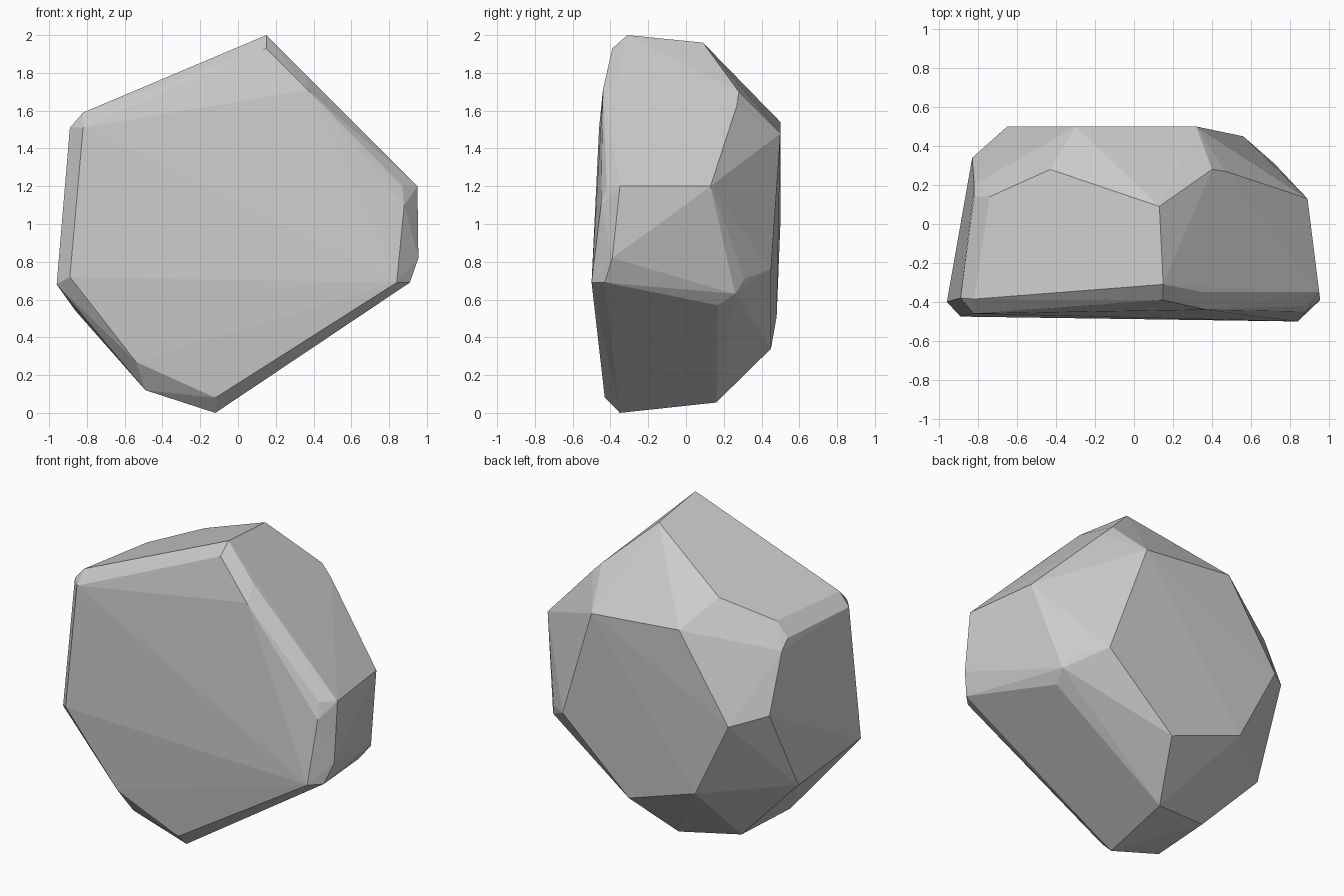
import bpy, bmesh, math

# Flat front facet outline
front_rim = [(0.15, -0.39, 1.93), (0.37, -0.44, 1.71), (0.87, -0.42, 1.20),
             (0.88, -0.45, 1.10), (0.84, -0.50, 0.69), (-0.12, -0.43, 0.08),
             (-0.54, -0.45, 0.27), (-0.89, -0.475, 0.72), (-0.82, -0.46, 1.51)]

# Widest outline, just behind the bevelled front edge
outer_rim = [(0.15, -0.31, 2.0), (0.36, -0.35, 1.79), (0.95, -0.35, 1.20),
             (0.955, -0.39, 0.82), (0.91, -0.43, 0.69), (-0.12, -0.35, 0.0),
             (-0.49, -0.36, 0.12), (-0.96, -0.40, 0.68), (-0.89, -0.38, 1.51),
             (-0.82, -0.385, 1.59)]

# Middle outline where the side facets end
middle_rim = [(0.13, 0.09, 1.96), (0.40, 0.28, 1.70), (0.47, 0.27, 1.63),
              (0.89, 0.13, 1.20), (0.76, 0.26, 0.63), (0.73, 0.17, 0.57),
              (-0.06, 0.16, 0.055), (-0.45, 0.08, 0.11), (-0.86, 0.09, 0.54),
              (-0.83, 0.34, 1.07), (-0.82, 0.20, 1.43), (-0.82, 0.14, 1.49),
              (-0.74, 0.14, 1.58), (-0.43, 0.28, 1.70)]

# Back facet outline
back_rim = [(-0.30, 0.50, 1.54), (0.32, 0.50, 1.48), (0.56, 0.45, 0.76),
            (0.72, 0.31, 0.71), (0.09, 0.45, 0.34), (-0.40, 0.48, 0.51),
            (-0.65, 0.50, 1.01)]

# Faceted boulder: one convex skin stretched over the four outlines
bm = bmesh.new()
for rim in (front_rim, outer_rim, middle_rim, back_rim):
    for p in rim:
        bm.verts.new(p)
hull = bmesh.ops.convex_hull(bm, input=bm.verts[:])
inside = [v for v in bm.verts if not v.link_faces]
bmesh.ops.delete(bm, geom=inside, context='VERTS')

# Merge nearly coplanar triangles into broad flat facets
bmesh.ops.dissolve_limit(bm, angle_limit=math.radians(1.5),
                         verts=bm.verts[:], edges=bm.edges[:])
bmesh.ops.recalc_face_normals(bm, faces=bm.faces[:])

mesh = bpy.data.meshes.new("boulder")
bm.to_mesh(mesh)
bm.free()
boulder = bpy.data.objects.new("boulder", mesh)
bpy.context.collection.objects.link(boulder)
